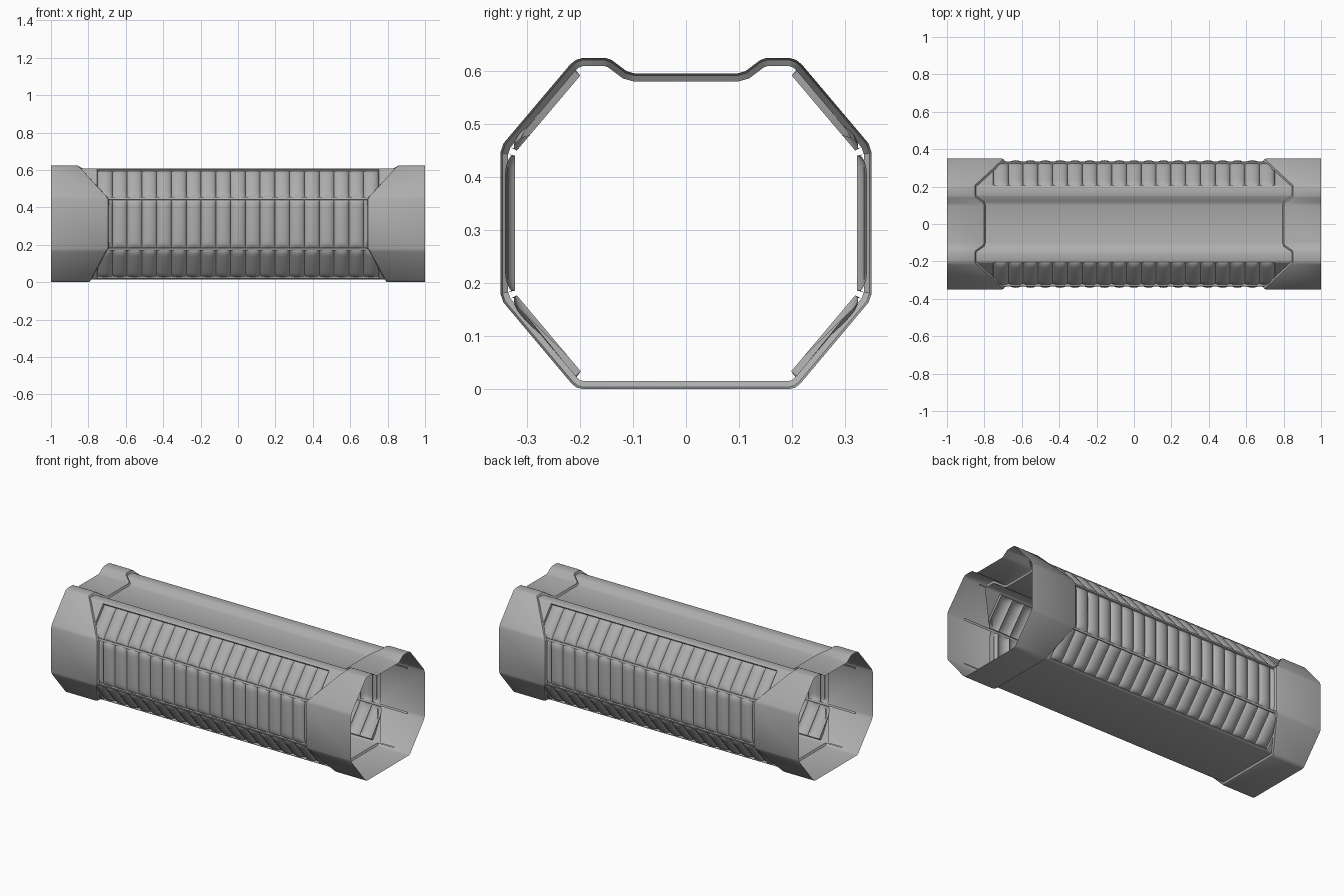
import bpy
import bmesh
import math
from mathutils import Vector

cube = bpy.data.objects.get("Cube")
if cube:
    bpy.data.objects.remove(cube, do_unlink=True)

grey = bpy.data.materials.new("hull_grey")
grey.use_nodes = True
COLOR = (0.42, 0.42, 0.42, 1)
grey.diffuse_color = COLOR
grey.node_tree.nodes["Principled BSDF"].inputs["Base Color"].default_value = COLOR

# Half cross-section from bottom to top: y, z, and the x where the collar ends
HALF = [(.195, 0, .80), (.207, .003, .80), (.217, .012, .795),
        (.344, .163, .715), (.35, .18, .705),
        (.35, .445, .705), (.344, .463, .715),
        (.218, .612, .85), (.208, .62, .86), (.195, .624, .86),
        (.152, .624, .86), (.14, .62, .855), (.112, .599, .815), (.098, .595, .81)]
RING = HALF + [(-y, z, e) for y, z, e in reversed(HALF)]
N = len(RING)
PTS = [Vector((0, y, z)) for y, z, e in RING]
EDGE = [e for y, z, e in RING]
PANELS = [2, 4, 6, N - 4, N - 6, N - 8]
CORE = 0.015     # depth of the core below the collars
PITCH = 0.079    # rib spacing


def outward(a, b):
    d = (b - a).normalized()
    return Vector((0, d.z, -d.y))


def inset(depth):
    """Cross-section moved inward with mitred corners."""
    out = []
    for i, p in enumerate(PTS):
        n1 = outward(PTS[i - 1], p)
        n2 = outward(p, PTS[(i + 1) % N])
        out.append(p - (n1 + n2) * depth / (1 + n1.dot(n2)))
    return out


def ring(depth, xs):
    return [Vector((x, p.y, p.z)) for x, p in zip(xs, inset(depth))]


def loft(name, rows, closed=False, skip=()):
    """Skin between rows of points that run along increasing x."""
    bm = bmesh.new()
    grid = [[bm.verts.new(p) for p in row] for row in rows]
    count = len(rows[0])
    for a, b in zip(grid, grid[1:]):
        for i in range(count if closed else count - 1):
            if i not in skip:
                j = (i + 1) % count
                bm.faces.new((a[i], a[j], b[j], b[i]))
    bmesh.ops.remove_doubles(bm, verts=bm.verts, dist=0.00005)
    mesh = bpy.data.meshes.new(name)
    bm.to_mesh(mesh)
    bm.free()
    mesh.materials.append(grey)
    obj = bpy.data.objects.new(name, mesh)
    bpy.context.collection.objects.link(obj)
    bpy.ops.object.select_all(action='DESELECT')
    obj.select_set(True)
    bpy.context.view_layer.objects.active = obj
    bpy.ops.object.shade_smooth_by_angle(angle=math.radians(35))
    return obj


# End collars with a rounded lip stepping down to the core
for name, s in (("left_collar", 1), ("right_collar", -1)):
    rows = [ring(0, [s] * N)]
    for depth, back in ((0, 0), (.004, .009), (CORE, .015)):
        rows.append(ring(depth, [s * (e - back) for e in EDGE]))
    loft(name, rows if s < 0 else rows[::-1], True)

# Core shell, left open where the ribbed panels sit
loft("core_shell", [ring(CORE, [s * (e - .015) for e in EDGE]) for s in (-1, 1)],
     True, PANELS)

# Ribbed panels
STEPS = [-1, -.93, -.75, -.4, 0, .4, .75, .93]
XS = [(k + t / 2) * PITCH for k in range(-11, 12) for t in STEPS]
MARGINS = [0, .003, .007, .014, .025, .04]


def rib_height(x, margin):
    """Rib relief: rounded across its width and at both ends."""
    if margin == 0 or abs(x) > 9.5 * PITCH:
        return 0
    t = 2 * (x / PITCH - round(x / PITCH))
    arch = max(0, 1 - t * t) ** .6
    end = min(1, margin / .04)
    return -.013 + .019 * arch * math.sqrt(1 - (1 - end) ** 2)


base = inset(CORE)
SIDES = ["lower", "side", "upper"] * 2
for label, i in zip(SIDES, PANELS):
    a, b = base[i], base[i + 1]
    length = (b - a).length
    normal = outward(a, b)
    spans = [(m, m) for m in MARGINS] + [(length - m, m) for m in reversed(MARGINS)]
    rows = []
    for x in XS:
        row = []
        for dist, margin in spans:
            f = dist / length
            limit = EDGE[i] * (1 - f) + EDGE[i + 1] * f + .01
            cx = max(-limit, min(limit, x))
            p = a.lerp(b, f) + normal * rib_height(cx, margin)
            row.append(Vector((cx, p.y, p.z)))
        rows.append(row)
    hand = "front" if a.y < 0 else "back"
    loft(hand + "_" + label + "_ribs", rows)

# Thin corner rails that run on beneath the collars
rail = inset(CORE + .001)
for i in (1, 3, 5, 7, N - 3, N - 5, N - 7, N - 9):
    loft("corner_rail", [[Vector((x, p.y, p.z)) for p in rail[i:i + 2]]
                         for x in (-.9, .9)])
